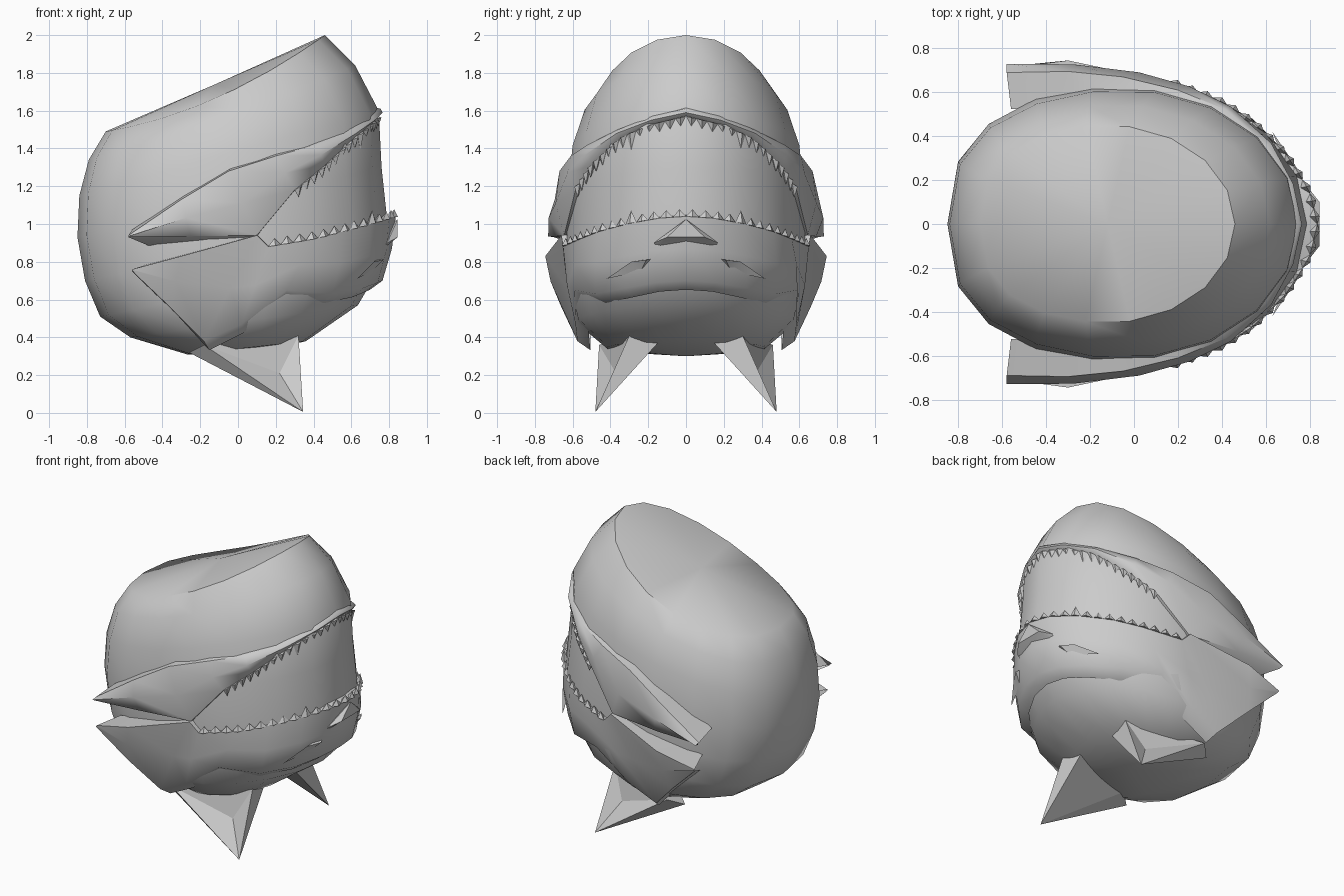
import bpy, math
from mathutils import Vector

if "Cube" in bpy.data.objects:
    bpy.data.objects.remove(bpy.data.objects["Cube"])


def make(name, verts, faces, angle=40):
    me = bpy.data.meshes.new(name)
    me.from_pydata([tuple(v) for v in verts], [], faces)
    ob = bpy.data.objects.new(name, me)
    bpy.context.collection.objects.link(ob)
    bpy.ops.object.select_all(action='DESELECT')
    ob.select_set(True)
    bpy.context.view_layer.objects.active = ob
    bpy.ops.object.mode_set(mode='EDIT')
    bpy.ops.mesh.select_all(action='SELECT')
    bpy.ops.mesh.normals_make_consistent(inside=False)
    bpy.ops.object.mode_set(mode='OBJECT')
    bpy.ops.object.shade_smooth_by_angle(angle=math.radians(angle))
    return ob


def mirror(row):
    # half row ends on y = 0; near side first, then the far side reversed
    return [Vector((x, -y, z)) for x, y, z in row] + [Vector(p) for p in row[-2::-1]]


def band(name, rows):
    n = len(rows[0])
    verts = [v for r in rows for v in r]
    faces = [(i * n + j, i * n + j + 1, (i + 1) * n + j + 1, (i + 1) * n + j)
             for i in range(len(rows) - 1) for j in range(n - 1)]
    return make(name, verts, faces, 50)


# head: tilted oval rings (back x, back z, front x, front z, half width, side drop)
RINGS = [(-.70, 1.49, .46, 2.0, .45, .08), (-.79, 1.34, .62, 1.84, .545, .03),
         (-.84, 1.15, .745, 1.60, .61, 0), (-.85, .93, .76, 1.30, .635, 0),
         (-.81, .70, .79, 1.02, .64, 0), (-.73, .51, .78, .82, .62, 0),
         (-.57, .40, .635, .57, .58, 0), (-.27, .31, .36, .38, .42, 0)]
N = 18
verts, faces = [], []
for xb, zb, xf, zf, w, drop in RINGS:
    for k in range(N):
        t = 2 * math.pi * k / N
        c, s = math.cos(t), math.sin(t)
        wide = abs(s) ** (.75 if c < 0 else 1)   # blunter at the back
        verts.append(((xb + xf) / 2 + c * (xf - xb) / 2, math.copysign(w * wide, s),
                      (zb + zf) / 2 + c * (zf - zb) / 2 - drop * s * s))
for i in range(len(RINGS) - 1):
    for k in range(N):
        m = (k + 1) % N
        faces.append((i * N + k, i * N + m, (i + 1) * N + m, (i + 1) * N + k))
top, bot = len(verts), len(verts) + 1
verts += [(-.12, 0, 1.74), (.03, 0, .30)]
last = (len(RINGS) - 1) * N
for k in range(N):
    m = (k + 1) % N
    faces += [(top, k, m), (bot, last + m, last + k)]
make("head", verts, faces)


def lip(name, upper, lower, bulge, fold_top, fold_bottom):
    up, lo = mirror(upper), mirror(lower)
    mid = []
    for a, b in zip(up, lo):
        p = (a + b) / 2
        p.y *= bulge
        p.x += .015 if p.x > .5 else 0
        mid.append(p)

    def tuck(row, fold):
        # inner edge buried in the head; rear end folds further in
        dx, dz = fold
        return [Vector((p.x + dx, p.y * .76, p.z + dz)) if p.x < -.2 else
                Vector((p.x * .9 + .01, p.y * .88, p.z + dz * .6)) for p in row]
    band(name, [tuck(up, fold_top), up, mid, lo, tuck(lo, fold_bottom)])


# flared upper and lower lips, swept back into cheek points
up_top = [(-.58, .69, .94), (-.3, .695, 1.13), (-.05, .67, 1.28), (.2, .61, 1.36),
          (.42, .52, 1.42), (.6, .36, 1.5), (.71, .18, 1.57), (.755, 0, 1.61)]
up_bot = [(-.58, .70, .93), (-.25, .69, .935), (.1, .645, .94), (.3, .585, 1.18),
          (.46, .5, 1.31), (.62, .34, 1.46), (.71, .17, 1.53), (.745, 0, 1.57)]
lip("upper_lip", up_top, up_bot, 1.05, (.02, .03), (.12, -.05))
jaw_top = [(-.56, .71, .76), (-.3, .745, .83), (.1, .66, .94), (.16, .65, .88), (.4, .56, .92),
           (.55, .46, .96), (.7, .31, 1.0), (.8, .15, 1.03), (.835, 0, 1.04)]
jaw_bot = [(-.56, .70, .75), (-.36, .66, .56), (-.18, .575, .38), (.02, .585, .47),
           (.26, .59, .65), (.5, .48, .63), (.66, .32, .66), (.74, .16, .69), (.765, 0, .70)]
lip("lower_jaw", jaw_top, jaw_bot, 1.02, (.06, .02), (.08, -.08))


# teeth: small pyramids spaced evenly along a lip edge
def teeth(name, edge, count, length, big):
    pts = mirror(edge)
    seg = [(b - a).length for a, b in zip(pts, pts[1:])]
    total = sum(seg)

    def at(d):
        for a, b, s in zip(pts, pts[1:], seg):
            if d <= s:
                return a.lerp(b, d / s)
            d -= s
        return pts[-1].copy()
    vs, fs = [], []
    for i in range(count):
        a, b = at(total * i / count), at(total * (i + 1) / count)
        m = (a + b) / 2
        out = Vector((m.x, m.y, 0)).normalized()
        size = length * (1.7 if i in (big, count - 1 - big) else 1)
        base = len(vs)
        vs += [a, b, m - out * .03, m + out * .02, m + Vector((0, 0, size))]
        fs += [(base, base + 3, base + 4), (base + 3, base + 1, base + 4),
               (base + 1, base + 2, base + 4), (base + 2, base, base + 4),
               (base, base + 2, base + 1, base + 3)]
    make(name, vs, fs, 10)


teeth("upper_teeth", up_bot[3:], 30, -.055, 9)
teeth("lower_teeth", jaw_top[3:], 28, .04, 9)

# nose wedge on the front of the jaw
make("nose", [(.79, -.17, .90), (.845, 0, 1.025), (.79, .17, .90), (.77, .15, .87),
              (.77, -.15, .87), (.845, .1, .93), (.845, -.1, .93), (.72, 0, .93)],
     [(0, 1, 6), (1, 5, 6), (1, 2, 5), (2, 3, 5), (5, 3, 4, 6), (4, 0, 6),
      (1, 0, 7), (2, 1, 7), (3, 2, 7), (4, 3, 7), (0, 4, 7)], 20)

for side, s in (("near", -1), ("far", 1)):
    # ears: three-sided horns with a hollow front
    ear = [(-.26, .38, .32), (.32, .30, .41), (.30, .14, .38), (.345, .48, .005),
           (.22, .37, .21), (-.15, .28, .33), (-.18, .46, .36)]
    make("ear_" + side, [(x, s * y, z) for x, y, z in ear],
         [(6, 1, 4), (1, 3, 4), (3, 6, 4), (3, 0, 6), (1, 2, 3), (2, 5, 3), (5, 0, 3),
          (0, 5, 2, 1, 6)], 20)
    # eyes: slanted brow wedges
    eye = [(.74, .15, .82), (.77, .21, .81), (.63, .42, .71), (.72, .29, .80), (.71, .24, .75)]
    make("eye_" + side, [(x, s * y, z) for x, y, z in eye],
         [(0, 1, 3), (0, 3, 2), (0, 2, 4), (0, 4, 1), (1, 4, 3), (3, 4, 2)], 20)
